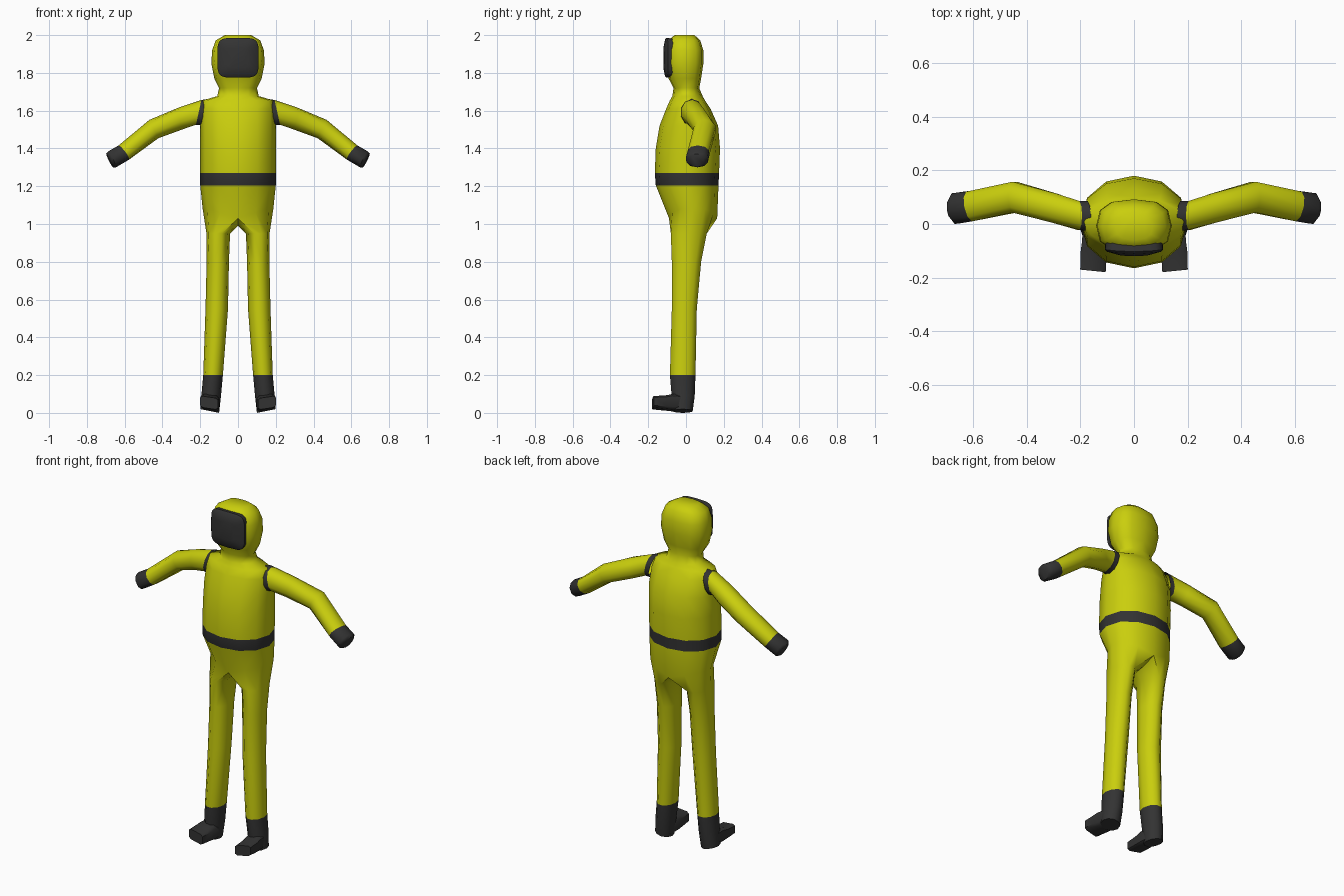
import bpy, bmesh, math
from mathutils import Vector

if "Cube" in bpy.data.objects:
    bpy.data.objects.remove(bpy.data.objects["Cube"])


def material(name, rgb):
    m = bpy.data.materials.new(name)
    m.diffuse_color = (*rgb, 1)
    m.use_nodes = True
    m.node_tree.nodes["Principled BSDF"].inputs["Base Color"].default_value = m.diffuse_color
    return m


MATS = [material("yellow_suit", (0.59, 0.62, 0.004)),
        material("dark_rubber", (0.033, 0.033, 0.033))]


def power(v, e):
    return math.copysign(abs(v) ** e, v)


def skin(bm, rings, mats, closed=True):
    """Bridge successive vertex rings; mats gives one material per band."""
    for a, b, m in zip(rings, rings[1:], mats):
        n = len(a)
        for i in range(n if closed else n - 1):
            j = (i + 1) % n
            bm.faces.new((a[i], a[j], b[j], b[i])).material_index = m


def finish(name, bm, angle=50):
    """Mirror the right half to the left and smooth it."""
    bmesh.ops.mirror(bm, geom=bm.verts[:] + bm.edges[:] + bm.faces[:],
                     axis='X', merge_dist=0.0005)
    bmesh.ops.recalc_face_normals(bm, faces=bm.faces[:])
    mesh = bpy.data.meshes.new(name)
    bm.to_mesh(mesh)
    bm.free()
    for m in MATS:
        mesh.materials.append(m)
    ob = bpy.data.objects.new(name, mesh)
    bpy.context.collection.objects.link(ob)
    bpy.ops.object.select_all(action='DESELECT')
    ob.select_set(True)
    bpy.context.view_layer.objects.active = ob
    bpy.ops.object.shade_smooth_by_angle(angle=math.radians(angle))


# Suit body: half rings from hip to crown (z, half width, front y, back y, roundness)
bm = bmesh.new()
BODY = [(1.08, .187, -.09, .165, 1), (1.205, .2, -.16, .172, .95),
        (1.27, .2, -.165, .175, .95), (1.40, .2, -.16, .18, .95),
        (1.52, .2, -.14, .17, .95), (1.61, .197, -.105, .13, .95),
        (1.655, .185, -.085, .10, .95), (1.677, .11, -.072, .088, 1),
        (1.72, .10, -.066, .07, .9), (1.77, .125, -.092, .08, .75),
        (1.85, .141, -.105, .092, .75), (1.92, .137, -.105, .092, .75),
        (1.972, .118, -.095, .075, .75), (2.0, .07, -.06, .045, .8)]
rings = []
for k, (z, hw, y0, y1, e) in enumerate(BODY):
    ring = []
    for i in range(7):
        a = math.pi * i / 6
        x = hw * power(math.sin(a), e) if 0 < i < 6 else 0
        y = (y0 + y1) / 2 - (y1 - y0) / 2 * power(math.cos(a), e)
        # the hip line dips toward the crotch
        dip = (.05, .02, 0, 0, 0, .02, .05)[i] if k == 0 else 0
        ring.append(bm.verts.new((x, y, z - dip)))
    rings.append(ring)
skin(bm, rings, [0, 1] + [0] * 11, closed=False)
bm.faces.new(rings[-1])

# Leg and boot shaft, growing from the hip line and crotch
crotch = [bm.verts.new((0, y, z)) for y, z in ((.08, 1.0), (.02, .99), (-.04, 1.0))]
LEG = [(.95, .042, .167, -.08, .11), (.80, .048, .166, -.075, .08),
       (.55, .053, .172, -.075, .057), (.20, .08, .184, -.085, .05),
       (.09, .09, .194, -.076, .046), (0, .10, .20, -.07, .035)]
legs = [rings[0] + crotch]
for z, x0, x1, y0, y1 in LEG:
    ring = []
    for j in range(10):
        a = math.pi * (.5 + (j - 3) / 5)
        x = (x0 + x1) / 2 + (x1 - x0) / 2 * math.sin(a)
        y = (y0 + y1) / 2 - (y1 - y0) / 1.9 * math.cos(a)
        tilt = .2 * (x - .1) if z == 0 else 0
        ring.append(bm.verts.new((x, y, z + tilt)))
    legs.append(ring)
skin(bm, legs, [0, 0, 0, 0, 1, 1])
bm.faces.new(legs[-1]).material_index = 1
finish("suit_body", bm, 60)

# Boot toes: boxy loft running forward
bm = bmesh.new()
TOE = [(.0, .10, .19, .012, .09), (-.07, .097, .196, .012, .098),
       (-.10, .099, .20, .015, .09), (-.175, .104, .202, .022, .084)]
toes = []
for y, x0, x1, z0, z1 in TOE:
    ring = []
    for i in range(8):
        a = math.tau * (i + .5) / 8
        x = (x0 + x1) / 2 + (x1 - x0) / 2 * power(math.cos(a), .4)
        z = (z0 + z1) / 2 + (z1 - z0) / 2 * power(math.sin(a), .4)
        ring.append(bm.verts.new((x, y - .1 * (.15 - x) * (y < -.1), z + .15 * (x - .15))))
    toes.append(ring)
skin(bm, toes, [1, 1, 1])
for cap in (toes[0], toes[-1]):
    bm.faces.new(cap).material_index = 1
finish("boot_toes", bm)

# Arms: shoulder band, sleeve, glove (centre, ring normal, horizontal and upright radius)
bm = bmesh.new()
ARM = [((.178, .03, 1.592), (1, .0, .25), .058, .072),
       ((.208, .032, 1.591), (1, .0, .22), .056, .067),
       ((.30, .06, 1.56), (1, .25, -.3), .057, .058),
       ((.445, .10, 1.503), (1, 0, -.5), .060, .054),
       ((.605, .067, 1.378), (1, -.2, -.75), .059, .047),
       ((.667, .058, 1.342), (1, -.1, -.5), .060, .047),
       ((.68, .057, 1.336), (1, -.1, -.5), .040, .040)]
arms = []
for c, n, ru, rv in ARM:
    n = Vector(n).normalized()
    u = Vector((0, 0, 1)).cross(n).normalized()
    v = n.cross(u)
    arms.append([bm.verts.new(Vector(c)
                 + u * ru * power(math.cos(math.tau * (i + .5) / 10), .9)
                 + v * rv * power(math.sin(math.tau * (i + .5) / 10), .9)) for i in range(10)])
skin(bm, arms, [1, 0, 0, 0, 1, 1])
bm.faces.new(arms[-1]).material_index = 1
finish("arms", bm)

# Visor: rounded panel curved over the hood front (scale, centre y, side sweep)
bm = bmesh.new()
visor = []
for s, y, sweep in ((.97, -.075, .01), (1, -.103, .008), (.93, -.111, .008), (.5, -.12, .004)):
    ring = []
    for i in range(13):
        a = -math.pi / 2 + math.pi * i / 12
        cx = power(math.cos(a), .4) if 0 < i < 12 else 0
        ring.append(bm.verts.new((.109 * s * cx, y + sweep * cx * cx,
                                  1.88 + .105 * s * power(math.sin(a), .4))))
    visor.append(ring)
skin(bm, visor, [1, 1, 1], closed=False)
bm.faces.new(visor[-1]).material_index = 1
finish("visor", bm, 40)
